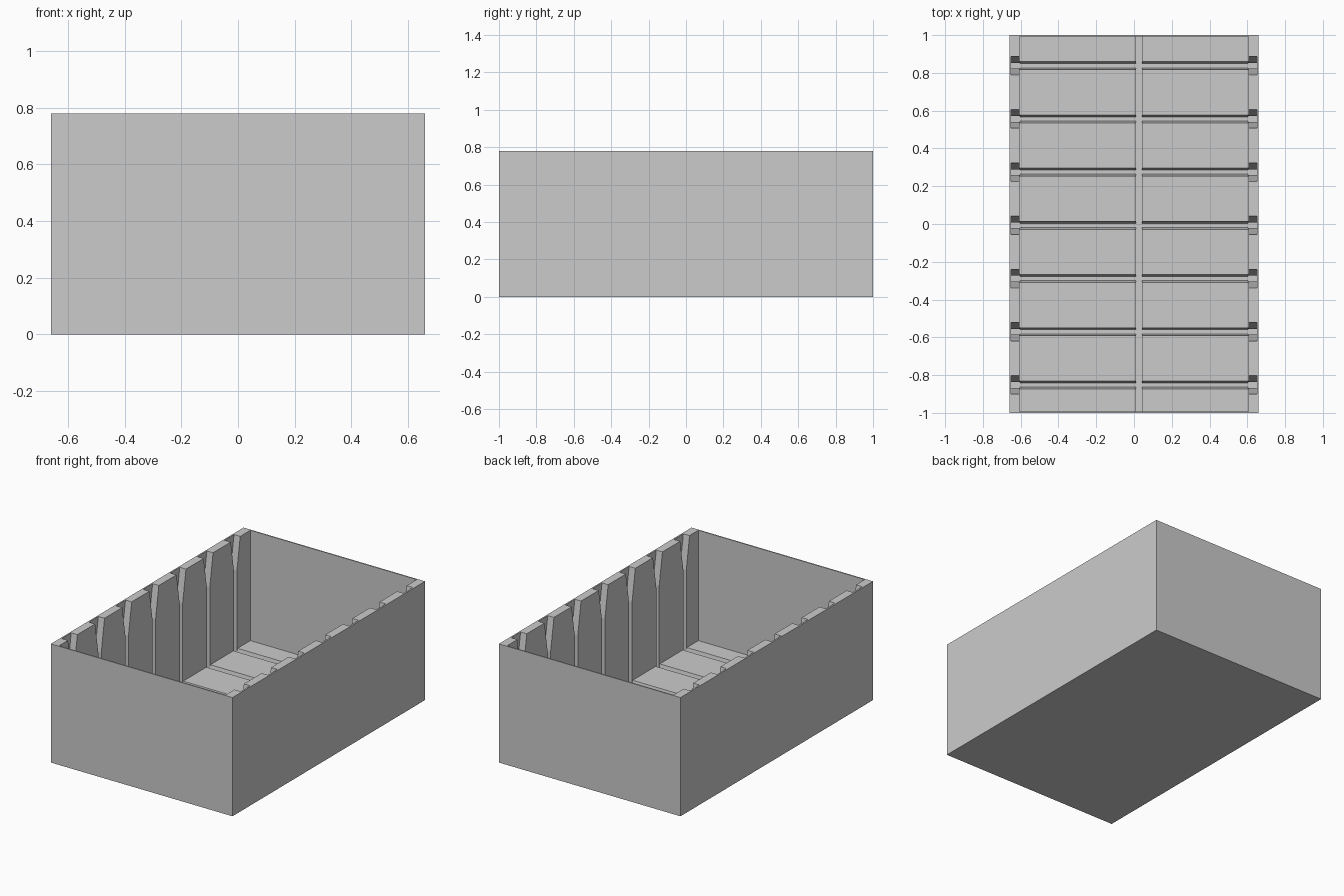
import bpy
import bmesh

cube = bpy.data.objects.get("Cube")
if cube:
    bpy.data.objects.remove(cube, do_unlink=True)

HALF_X, HALF_Y, HEIGHT = 0.66, 1.0, 0.78
SIDE, END, FLOOR = 0.055, 0.008, 0.055
SKIN = 0.01                      # material left behind each slot
INNER_X, INNER_Y = HALF_X - SIDE, HALF_Y - END
OVER = HEIGHT + 0.1              # cutters rise past the rim
SLOT_COUNT, FIRST_SLOT, PITCH = 7, 0.838, 0.2817

grey = bpy.data.materials.new("plain grey")
grey.use_nodes = True
grey.diffuse_color = (0.6, 0.6, 0.6, 1)
grey.node_tree.nodes["Principled BSDF"].inputs["Base Color"].default_value = grey.diffuse_color


def prism(name, profile, x0, x1):
    """Extrude a (y, z) outline along x."""
    bm = bmesh.new()
    face = bm.faces.new([bm.verts.new((x0, y, z)) for y, z in profile])
    side = bmesh.ops.extrude_face_region(bm, geom=[face])["geom"]
    verts = [v for v in side if isinstance(v, bmesh.types.BMVert)]
    bmesh.ops.translate(bm, verts=verts, vec=(x1 - x0, 0, 0))
    bmesh.ops.recalc_face_normals(bm, faces=bm.faces)
    mesh = bpy.data.meshes.new(name)
    bm.to_mesh(mesh)
    bm.free()
    obj = bpy.data.objects.new(name, mesh)
    bpy.context.scene.collection.objects.link(obj)
    return obj


def box(name, x0, x1, y, z0, z1):
    return prism(name, [(-y, z0), (y, z0), (y, z1), (-y, z1)], x0, x1)


def mirrored(half, centre):
    """Outline from (half width, height) pairs running upward."""
    return [(centre + w, z) for w, z in half] + [(centre - w, z) for w, z in reversed(half)]


def carve(target, cutter):
    mod = target.modifiers.new("carve", "BOOLEAN")
    mod.operation, mod.solver, mod.object = "DIFFERENCE", "EXACT", cutter
    graph = bpy.context.evaluated_depsgraph_get()
    result = bpy.data.meshes.new_from_object(target.evaluated_get(graph))
    target.modifiers.clear()
    target.data = result
    bpy.data.objects.remove(cutter, do_unlink=True)


# Open crate with thick sides and thin ends
crate = box("slotted_crate", -HALF_X, HALF_X, HALF_Y, 0, HEIGHT)
carve(crate, box("cavity", -INNER_X, INNER_X, INNER_Y, FLOOR, OVER))

# Divider slots with flared mouths, and tapered grooves across the floor
flare = 0.034 / 0.21
for i in range(SLOT_COUNT):
    y = FIRST_SLOT - i * PITCH
    slot = [(0.015, SKIN), (0.015, HEIGHT - 0.21), (0.015 + flare * (OVER - HEIGHT + 0.21), OVER)]
    groove = [(0.011, SKIN), (0.021, FLOOR), (0.021, FLOOR + 0.02)]
    for s in (-1, 1):
        carve(crate, prism("slot", mirrored(slot, y), s * (INNER_X - 0.0005), s * (HALF_X - SKIN)))
    carve(crate, prism("groove", mirrored(groove, y), -INNER_X, INNER_X))

# Lengthwise floor channel
carve(crate, box("channel", 0.01, 0.043, INNER_Y, SKIN, FLOOR + 0.1))

crate.data.name = "slotted_crate"
crate.data.materials.clear()
crate.data.materials.append(grey)
for poly in crate.data.polygons:
    poly.material_index = 0
    poly.use_smooth = False
